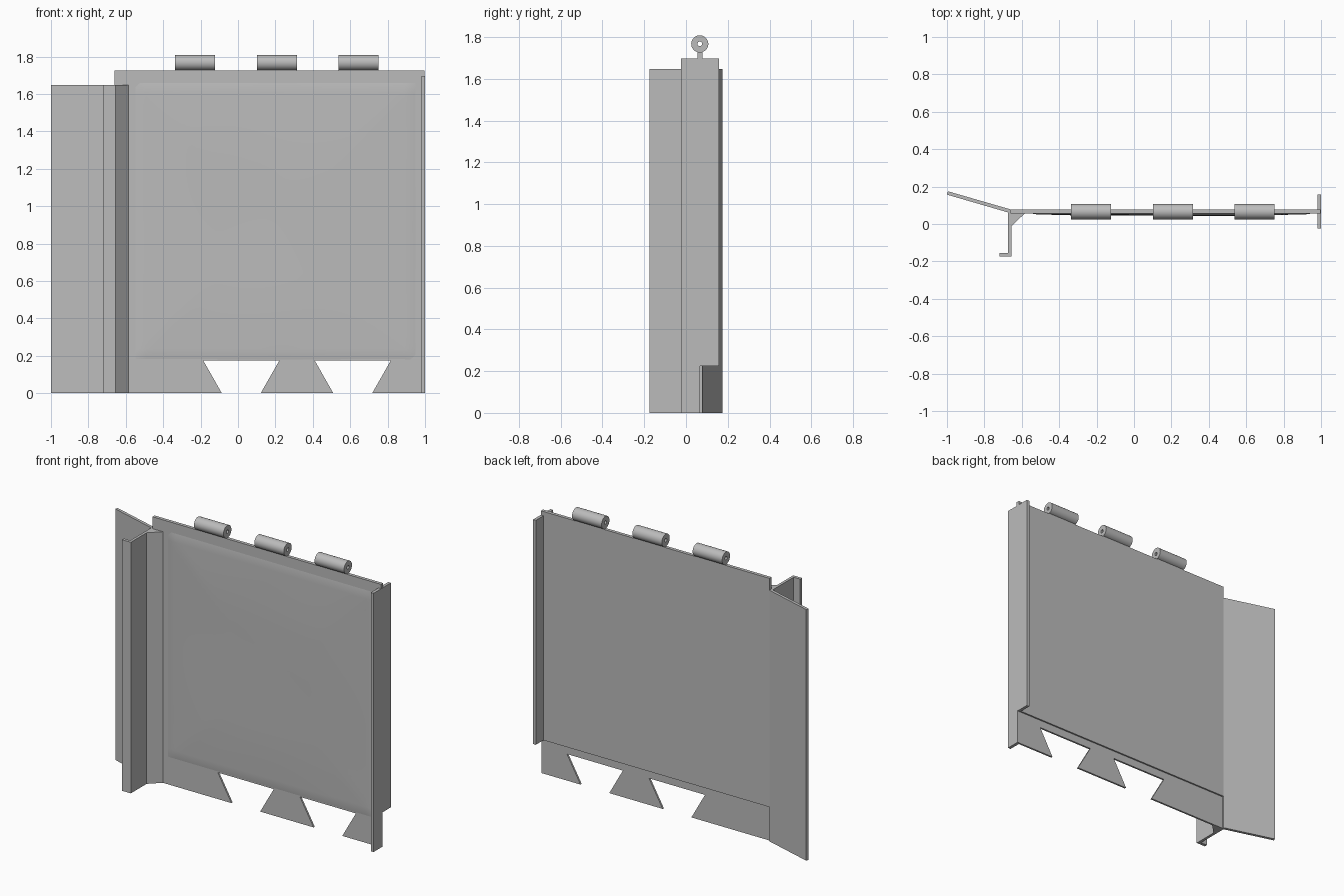
import bpy, bmesh, math

cube = bpy.data.objects.get("Cube")
if cube:
    bpy.data.objects.remove(cube, do_unlink=True)

GREY = (0.5, 0.5, 0.5, 1)
steel = bpy.data.materials.new("plain_grey")
steel.use_nodes = True
steel.diffuse_color = GREY
steel.node_tree.nodes["Principled BSDF"].inputs["Base Color"].default_value = GREY


def finish(name, bm, smooth=False):
    bmesh.ops.recalc_face_normals(bm, faces=bm.faces)
    mesh = bpy.data.meshes.new(name)
    bm.to_mesh(mesh)
    bm.free()
    mesh.materials.append(steel)
    obj = bpy.data.objects.new(name, mesh)
    bpy.context.collection.objects.link(obj)
    if smooth:
        bpy.ops.object.select_all(action="DESELECT")
        obj.select_set(True)
        bpy.context.view_layer.objects.active = obj
        bpy.ops.object.shade_smooth_by_angle(angle=math.radians(35))
    return obj


def prism(name, outline, axis, low, high):
    """Extrude a 2D outline along the axis from low to high."""
    place = {"x": lambda a, b: (low, a, b),
             "y": lambda a, b: (a, low, b),
             "z": lambda a, b: (a, b, low)}[axis]
    bm = bmesh.new()
    face = bm.faces.new([bm.verts.new(place(a, b)) for a, b in outline])
    new = bmesh.ops.extrude_face_region(bm, geom=[face])["geom"]
    shift = [high - low if axis == k else 0 for k in "xyz"]
    bmesh.ops.translate(bm, vec=shift,
                        verts=[v for v in new if isinstance(v, bmesh.types.BMVert)])
    return finish(name, bm)


def rect(a0, a1, b0, b1):
    return [(a0, b0), (a1, b0), (a1, b1), (a0, b1)]


LEFT, RIGHT, TOP, SIDE_TOP = -0.66, 0.998, 1.725, 1.647
FRONT, MID, BACK = 0.056, 0.068, 0.078
STEP = 0.225

# Front plate with two dovetail notches along the bottom
outline = [(LEFT, 0)]
for x in (0.0175, 0.6135):
    outline += [(x - 0.104, 0), (x - 0.203, 0.174), (x + 0.203, 0.174), (x + 0.104, 0)]
outline += [(RIGHT, 0), (RIGHT, TOP), (LEFT, TOP)]
prism("front_plate", outline, "y", FRONT, MID)

# Back plate, stopping above the dovetail tabs
prism("back_plate", rect(LEFT, RIGHT, STEP, TOP), "y", MID, BACK)

# Gently dented skin bulging from the front plate
bm = bmesh.new()
NX, NZ = 48, 48
bmesh.ops.create_grid(bm, x_segments=NX, y_segments=NZ, size=1)
for v in bm.verts:
    u, w = v.co.x, v.co.y
    x, z = 0.2 + 0.755 * u, 0.92 + 0.745 * w
    edge = min(1 - abs(u), 1 - abs(w))
    rise = math.sin(min(edge / 0.6, 1) * math.pi / 2)
    ripple = math.sin(5 * x + 2 * z) * math.sin(4 * z - 2 * x + 1)
    lip = 0.003 if edge > 0.001 else -0.001
    v.co = (x, FRONT - lip - rise * (0.008 + 0.0015 * ripple), z)
finish("dented_skin", bm, True)

# Side flange, narrower at the bottom
prism("side_flange",
      [(-0.023, 0), (MID, 0), (MID, STEP), (0.157, STEP), (0.157, 1.697), (-0.023, 1.697)],
      "x", 0.98, 1.0)

# Angled wing on the other side
prism("angled_wing",
      [(LEFT, 0.058), (LEFT, BACK), (-0.995, 0.175), (-1.0, 0.157)], "z", 0, SIDE_TOP)

# Upright channel with a turned foot and a corner gusset
prism("channel_web", rect(-0.673, -0.655, -0.175, 0.066), "z", 0, SIDE_TOP)
prism("channel_lip", rect(-0.72, -0.673, -0.175, -0.155), "z", 0, SIDE_TOP)
prism("corner_gusset", [(-0.655, -0.012), (-0.585, FRONT), (-0.655, FRONT)],
      "z", 0, SIDE_TOP)

# Hinge barrels with pin holes, each on a short lug
for i, x in enumerate((-0.23, 0.2075, 0.645)):
    bm = bmesh.new()
    cy, cz, half = 0.066, 1.767, 0.107
    ring = [bm.verts.new((x + sx * half, cy, cz + r))
            for sx, r in ((-1, 0.011), (-1, 0.041), (1, 0.041), (1, 0.011))]
    edges = [bm.edges.new((ring[k], ring[(k + 1) % 4])) for k in range(4)]
    bmesh.ops.spin(bm, geom=ring + edges, cent=(x, cy, cz), axis=(1, 0, 0),
                   angle=math.tau, steps=32, use_duplicate=False)
    bmesh.ops.remove_doubles(bm, verts=bm.verts, dist=0.0001)
    finish(f"hinge_barrel_{i + 1}", bm, True)
    prism(f"hinge_lug_{i + 1}", rect(x - half + 0.001, x + half - 0.001, TOP, 1.735),
          "y", FRONT, BACK)
